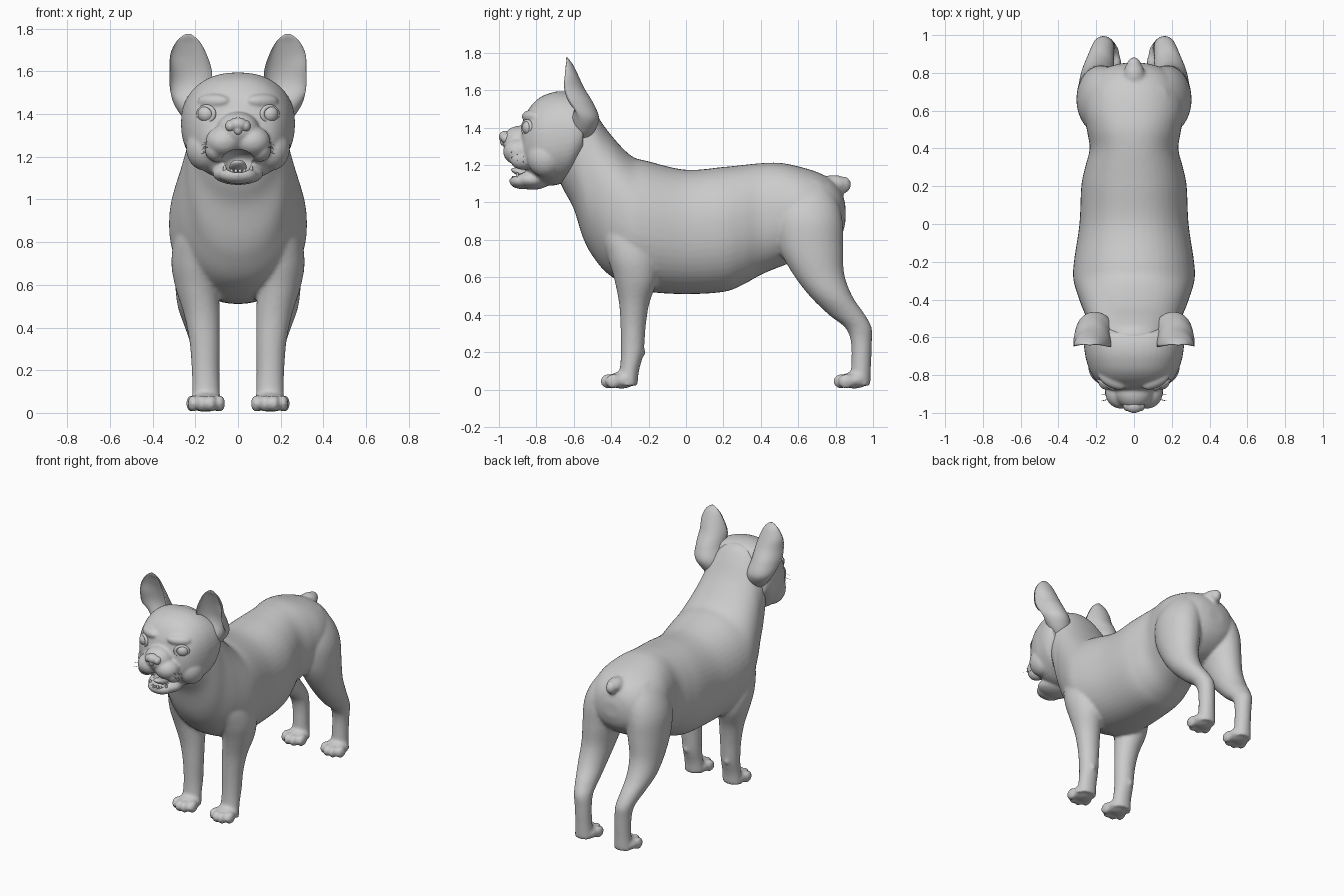
import bpy, bmesh, math
from mathutils import Matrix, Vector

if "Cube" in bpy.data.objects:
    bpy.data.objects.remove(bpy.data.objects["Cube"])

coat = bpy.data.materials.new("plain_grey")
coat.diffuse_color = (0.6, 0.6, 0.6, 1)
coat.use_nodes = True
coat.node_tree.nodes["Principled BSDF"].inputs["Base Color"].default_value = coat.diffuse_color


def spline(rows, steps=8):
    """Smoothly interpolate rows of numbers (Catmull-Rom)."""
    out = []
    for i in range(len(rows) - 1):
        a, b, c, d = (rows[max(0, min(len(rows) - 1, i + k))] for k in (-1, 0, 1, 2))
        for s in range(steps):
            t = s / steps
            out.append([0.5 * (2 * q + (r - p) * t + (2 * p - 5 * q + 4 * r - w) * t * t
                               + (3 * q - p - 3 * r + w) * t ** 3)
                        for p, q, r, w in zip(a, b, c, d)])
    return out + [list(rows[-1])]


def skin(bm, rings):
    """Join rings of points into a closed tube."""
    loops = [[bm.verts.new(p) for p in ring] for ring in rings]
    n = len(loops[0])
    faces = [bm.faces.new((a[i], a[(i + 1) % n], b[(i + 1) % n], b[i]))
             for a, b in zip(loops, loops[1:]) for i in range(n)]
    faces += [bm.faces.new(loops[0]), bm.faces.new(loops[-1])]
    bmesh.ops.recalc_face_normals(bm, faces=faces)


def angles(n=48):
    return [2 * math.pi * i / n for i in range(n)]


def trunk(bm, rows, power=0.92):
    """Rows of (y, bottom, top, half width)."""
    def pw(v):
        return math.copysign(abs(v) ** power, v)
    skin(bm, [[(w * pw(math.cos(t)), y, (b + h) / 2 + (h - b) / 2 * pw(math.sin(t)))
               for t in angles()] for y, b, h, w in spline(rows)])


def limb(bm, rows, side):
    """Rows of (x, y, z, x radius, y radius)."""
    skin(bm, [[(side * (x + rx * math.cos(t)), y + ry * math.sin(t), z) for t in angles(32)]
              for x, y, z, rx, ry in spline(rows)])


def blob(bm, centre, radii, turn=0, tilt=0):
    m = (Matrix.Translation(centre) @ Matrix.Rotation(turn, 4, 'Z')
         @ Matrix.Rotation(tilt, 4, 'X') @ Matrix.Diagonal((*radii, 1)))
    bmesh.ops.create_uvsphere(bm, u_segments=32, v_segments=20, radius=1, matrix=m)


def finish(bm, name, voxel=0, smooth=0):
    for f in bm.faces:
        f.smooth = True
    me = bpy.data.meshes.new(name)
    bm.to_mesh(me)
    bm.free()
    me.materials.append(coat)
    ob = bpy.data.objects.new(name, me)
    bpy.context.collection.objects.link(ob)
    if voxel:
        r = ob.modifiers.new("fuse", 'REMESH')
        r.mode, r.voxel_size, r.use_smooth_shade = 'VOXEL', voxel, True
        s = ob.modifiers.new("soften", 'SMOOTH')
        s.factor, s.iterations = 0.5, smooth
    return ob


# Body: torso with neck, legs, paws and tail fused together
bm = bmesh.new()
trunk(bm, [(-.68, 1.12, 1.5, .15), (-.645, 1.05, 1.555, .185), (-.6, .965, 1.583, .215),
           (-.55, .81, 1.565, .235), (-.5, .715, 1.505, .25), (-.42, .62, 1.385, .283),
           (-.3, .55, 1.255, .32), (-.2, .522, 1.22, .318),
           (0, .51, 1.175, .289), (.2, .522, 1.19, .279), (.3, .558, 1.2, .259),
           (.4, .613, 1.21, .235), (.5, .655, 1.212, .25), (.6, .69, 1.193, .265),
           (.7, .71, 1.163, .25), (.78, .76, 1.12, .205), (.83, .82, 1.06, .14),
           (.852, .89, .99, .06)])
front_leg = [(.16, -.33, .98, .07, .08), (.185, -.315, .85, .105, .14), (.2, -.285, .71, .112, .135),
             (.192, -.268, .59, .102, .116), (.169, -.277, .46, .084, .081),
             (.156, -.283, .33, .071, .067), (.152, -.287, .2, .065, .061),
             (.15, -.303, .1, .065, .052), (.15, -.315, .022, .071, .056)]
hind_leg = [(.11, .64, 1.12, .07, .1), (.14, .65, 1.01, .12, .16), (.165, .655, .9, .135, .182),
            (.178, .668, .76, .126, .173), (.19, .708, .62, .106, .138), (.192, .775, .5, .091, .114),
            (.177, .86, .4, .072, .097), (.165, .922, .33, .061, .071), (.158, .938, .25, .056, .056),
            (.155, .936, .12, .056, .053), (.155, .93, .022, .063, .056)]
for s in (-1, 1):
    limb(bm, front_leg, s)
    limb(bm, hind_leg, s)
    # paws with four toes, and the wrist pad
    for x, y in ((.148, -.345), (.155, .9)):
        blob(bm, (s * x, y, .05), (.079, .075, .045))
        for dx, dy in ((-.063, .012), (-.022, -.015), (.022, -.015), (.063, .012)):
            blob(bm, (s * x + dx, y - .056 + dy, .044), (.025, .043, .04))
    blob(bm, (s * .16, -.235, .2), (.02, .018, .026))
blob(bm, (0, .79, 1.1), (.055, .08, .047))
blob(bm, (0, .845, 1.095), (.036, .038, .044))
finish(bm, "body", .011, 6)

# Head: skull, cheeks, brows, muzzle, jowls and lower jaw
bm = bmesh.new()
trunk(bm, [(-.55, 1.23, 1.52, .25), (-.58, 1.17, 1.572, .263), (-.62, 1.12, 1.59, .267),
           (-.67, 1.1, 1.595, .262), (-.72, 1.09, 1.587, .253), (-.78, 1.1, 1.562, .232),
           (-.83, 1.14, 1.515, .2), (-.866, 1.18, 1.45, .155), (-.885, 1.24, 1.38, .085)], .88)
blob(bm, (0, -.89, 1.325), (.1, .092, .085))
blob(bm, (0, -.88, 1.115), (.09, .065, .043))
blob(bm, (0, -.82, 1.122), (.12, .1, .054))
for s in (-1, 1):
    blob(bm, (s * .155, -.75, 1.24), (.088, .1, .105))
    blob(bm, (s * .115, -.83, 1.462), (.08, .038, .032), s * .45, .3)
    blob(bm, (s * .068, -.895, 1.272), (.084, .083, .072), s * .3)
    blob(bm, (s * .1, -.87, 1.235), (.053, .075, .06), s * .3)
head = finish(bm, "head", .008, 7)

# Open mouth, hollowed out of the head
bm = bmesh.new()
blob(bm, (0, -.93, 1.18), (.078, .13, .055))
cutter = finish(bm, "mouth_cutter")
cutter.hide_render = True
cutter.display_type = 'WIRE'
cut = head.modifiers.new("mouth", 'BOOLEAN')
cut.operation, cut.object, cut.solver = 'DIFFERENCE', cutter, 'EXACT'

# Tongue and lower teeth
bm = bmesh.new()
blob(bm, (0, -.865, 1.153), (.04, .075, .022), 0, -.35)
finish(bm, "tongue")
bm = bmesh.new()
for x in (-.062, -.03, -.01, .01, .03, .062):
    tall = .022 if abs(x) > .05 else .01
    blob(bm, (x, -.925 + 6 * x * x, 1.128 + tall / 2), (.008, .008, tall))
finish(bm, "teeth")

# Nose: pad with two side wings
bm = bmesh.new()
blob(bm, (0, -.965, 1.352), (.045, .036, .032))
blob(bm, (0, -.973, 1.325), (.02, .022, .024))
for s in (-1, 1):
    blob(bm, (s * .036, -.955, 1.343), (.024, .036, .028))
finish(bm, "nose", .005, 4)

# Ears: solid at the base, opening into a cup, rows of (x, y, z, rx, ry, cupping)
ear = [(.17, -.56, 1.33, .03, .03, 0), (.185, -.55, 1.38, .07, .06, 0),
       (.208, -.545, 1.45, .093, .08, .15), (.22, -.57, 1.53, .1, .075, .7),
       (.222, -.597, 1.61, .098, .054, 1), (.232, -.612, 1.68, .085, .036, 1),
       (.234, -.625, 1.735, .058, .022, .8), (.234, -.635, 1.765, .028, .01, .4),
       (.234, -.638, 1.776, .008, .004, 0)]
for s, name in ((-1, "right_ear"), (1, "left_ear")):
    bm = bmesh.new()
    rings = []
    for x, y, z, rx, ry, k in spline(ear):
        ring = []
        for t in angles(40):
            c = math.sin(t)
            cupped = -1 + 2 * abs(c) * (1 if c > 0 else .55)
            ring.append((s * (x + rx * math.cos(t)), y + ry * ((1 - k) * c + k * cupped), z))
        rings.append(ring)
    skin(bm, rings)
    finish(bm, name)

# Eyes, lids and whiskers
for s, side in ((-1, "right"), (1, "left")):
    bm = bmesh.new()
    blob(bm, (s * .147, -.834, 1.4), (.042, .042, .042))
    finish(bm, side + "_eye")
    bpy.ops.mesh.primitive_torus_add(major_radius=.042, minor_radius=.011, major_segments=32,
                                     minor_segments=10, location=(s * .149, -.85, 1.4),
                                     rotation=(math.pi / 2, 0, s * .55))
    lid = bpy.context.object
    lid.name = side + "_eyelid"
    lid.scale.y = .85
    lid.data.materials.append(coat)
    bpy.ops.object.shade_smooth()
    cu = bpy.data.curves.new(side + "_whiskers", 'CURVE')
    cu.dimensions, cu.bevel_depth, cu.bevel_resolution = '3D', .001, 0
    for i in range(6):
        root = Vector((s * (.1 + .008 * (i % 2)), -.92 + .022 * (i % 3), 1.28 - .01 * i))
        sp = cu.splines.new('POLY')
        sp.points.add(2)
        for k, p in enumerate(sp.points):
            p.co = (*(root + k * Vector((s * .032, -.008 + .006 * (i % 3), -.004 * k))), 1)
    cu.materials.append(coat)
    bpy.context.collection.objects.link(bpy.data.objects.new(side + "_whiskers", cu))
